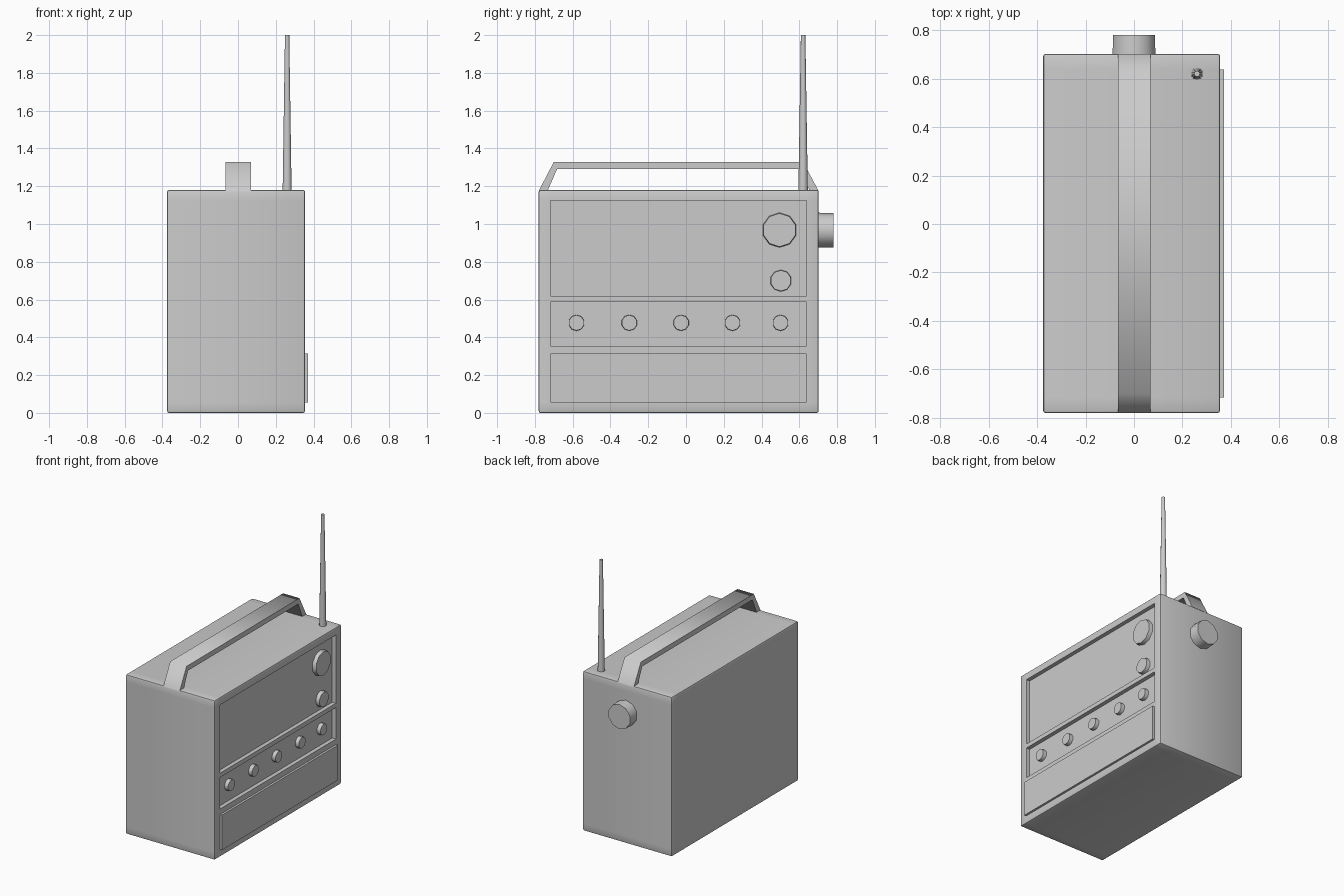
import bpy, bmesh
from math import radians, pi
from mathutils import Matrix, Vector

if "Cube" in bpy.data.objects:
    bpy.data.objects.remove(bpy.data.objects["Cube"])


def finish(bm, name, angle=40):
    bmesh.ops.recalc_face_normals(bm, faces=bm.faces[:])
    me = bpy.data.meshes.new(name)
    bm.to_mesh(me)
    bm.free()
    me.shade_smooth()
    me.set_sharp_from_angle(angle=radians(angle))
    ob = bpy.data.objects.new(name, me)
    bpy.context.collection.objects.link(ob)
    return ob


def turned(name, start, axis, length, r1, r2, sides, bevel=0.0):
    """Capped round part running from start along axis."""
    bm = bmesh.new()
    bmesh.ops.create_cone(bm, cap_ends=True, segments=sides,
                          radius1=r1, radius2=r2, depth=length)
    axis = Vector(axis)
    rot = axis.to_track_quat('Z', 'Y').to_matrix().to_4x4()
    bm.transform(Matrix.Translation(Vector(start) + axis * length / 2) @ rot)
    if bevel:
        bm.normal_update()
        rim = [e for e in bm.edges if all((Vector(start) - v.co).dot(axis) < -length * 0.9
                                          for v in e.verts)]
        bmesh.ops.bevel(bm, geom=rim, offset=bevel, segments=1, affect='EDGES')
    return finish(bm, name)


# Case: a gridded slab whose front cells become the panels
FRONT, BACK = 0.355, -0.375
ys = [-0.78, -0.717, 0.638, 0.702]
zs = [0, 0.055, 0.314, 0.355, 0.588, 0.62, 1.125, 1.18]
bm = bmesh.new()
grid = [[bm.verts.new((FRONT, y, z)) for z in zs] for y in ys]
for i in range(len(ys) - 1):
    for j in range(len(zs) - 1):
        bm.faces.new((grid[i][j], grid[i + 1][j], grid[i + 1][j + 1], grid[i][j + 1]))
ext = bmesh.ops.extrude_face_region(bm, geom=bm.faces[:])
bmesh.ops.translate(bm, verts=[g for g in ext['geom'] if isinstance(g, bmesh.types.BMVert)],
                    vec=(BACK - FRONT, 0, 0))
bmesh.ops.recalc_face_normals(bm, faces=bm.faces[:])
corners = [e for e in bm.edges if len(e.link_faces) == 2 and e.calc_face_angle(0) > 1]
bmesh.ops.bevel(bm, geom=corners, offset=0.01, segments=2, profile=0.5, affect='EDGES')

# Recessed dial and control panels, raised lower panel
for z_mid, shift in ((0.185, 0.016), (0.47, -0.03), (0.87, -0.03)):
    for f in [f for f in bm.faces if f.calc_area() > 0.2]:
        c = f.calc_center_median()
        if c.x > FRONT - 0.001 and abs(c.y + 0.04) < 0.02 and abs(c.z - z_mid) < 0.03:
            out = bmesh.ops.extrude_discrete_faces(bm, faces=[f])
            bmesh.ops.translate(bm, verts=out['faces'][0].verts[:], vec=(shift, 0, 0))
            break
finish(bm, "case")

# Front knobs
floor = FRONT - 0.03
knobs = [("tuning_knob", 0.495, 0.968, 0.093), ("volume_knob", 0.502, 0.70, 0.058)]
knobs += [("small_knob_%d" % (i + 1), y, 0.477, 0.043)
          for i, y in enumerate((-0.58, -0.30, -0.026, 0.246, 0.50))]
for name, y, z, r in knobs:
    turned(name, (floor - 0.005, y, z), (1, 0, 0), 0.033, r, r * 0.95, 10)

# Side knob
turned("side_knob", (0, 0.69, 0.967), (0, 1, 0), 0.09, 0.093, 0.091, 10)

# Carrying handle: bent strap profile extruded across x
outer = [(-0.78, 1.175), (-0.70, 1.328), (0.62, 1.328), (0.702, 1.175)]
inner = [(0.655, 1.175), (0.605, 1.29), (-0.683, 1.29), (-0.733, 1.175)]
bm = bmesh.new()
a, b = ([bm.verts.new((x, y, z)) for y, z in outer + inner] for x in (-0.065, 0.069))
n = len(a)
for i in range(n):
    j = (i + 1) % n
    bm.faces.new((a[i], a[j], b[j], b[i]))
for side in (a, b):
    for i in range(3):
        bm.faces.new((side[i], side[i + 1], side[n - 2 - i], side[n - 1 - i]))
bmesh.ops.recalc_face_normals(bm, faces=bm.faces[:])
finish(bm, "carry_handle", 70)

# Telescopic aerial
turned("aerial", (0.26, 0.62, 1.17), (0, 0, 1), 0.83, 0.025, 0.012, 10)
